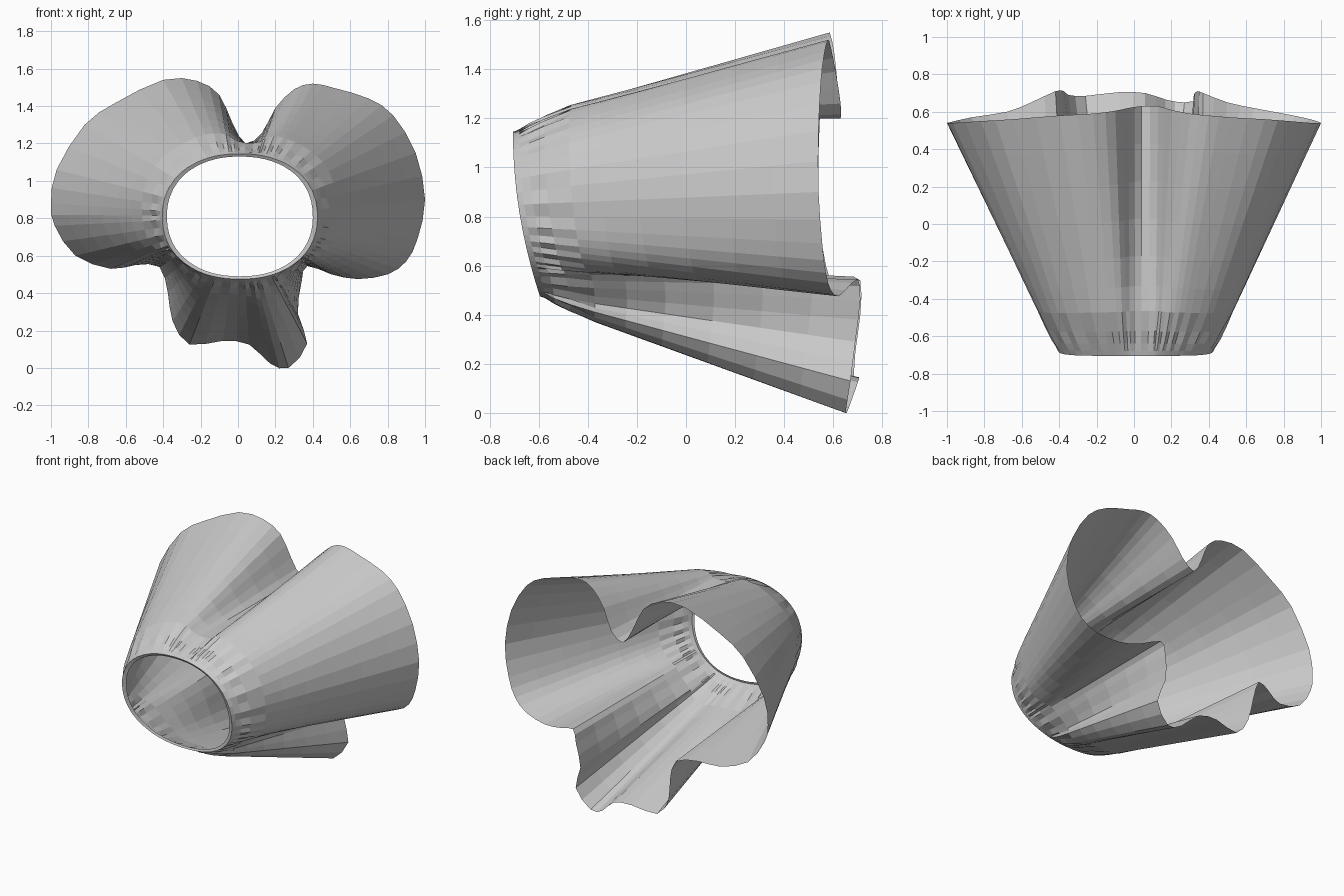
import bpy, bmesh, math
from mathutils import Vector

if "Cube" in bpy.data.objects:
    bpy.data.objects.remove(bpy.data.objects["Cube"])

# Hem outline (x, y, z), clockwise seen from the front, starting in the top fold
HEM = [Vector(p) for p in (
    (.04, .63, 1.20), (.13, .63, 1.26), (.20, .61, 1.39), (.30, .59, 1.49),
    (.40, .58, 1.52), (.52, .57, 1.495), (.70, .56, 1.44), (.83, .55, 1.35),
    (.95, .54, 1.15), (1.0, .54, .90), (.96, .555, .69), (.90, .57, .57),
    (.80, .59, .50), (.64, .62, .475), (.50, .65, .50), (.37, .70, .545),
    (.34, .71, .46), (.32, .69, .29), (.37, .67, .13), (.27, .65, .00),
    (.17, .665, .025), (.06, .70, .125), (-.08, .705, .145), (-.26, .685, .125),
    (-.35, .69, .25), (-.375, .71, .40), (-.42, .71, .54), (-.55, .65, .55),
    (-.68, .60, .53), (-.87, .57, .60), (-.98, .545, .76), (-1.0, .54, .88),
    (-.97, .54, 1.06), (-.82, .55, 1.30), (-.65, .56, 1.42), (-.40, .58, 1.54),
    (-.22, .59, 1.535), (-.10, .605, 1.46), (-.03, .62, 1.31))]
CX, CZ = .01, .81
ROWS = (0, .02, .05, .1, .18, .28, .4, .55, .7, .85, 1)


def spline(points, steps):
    """Closed Catmull-Rom curve through the points."""
    out, n = [], len(points)
    for i in range(n):
        a, b, c, d = (points[(i + k) % n] for k in (-1, 0, 1, 2))
        for s in range(steps):
            t = s / steps
            out.append(.5 * (2 * b + (c - a) * t + (2 * a - 5 * b + 4 * c - d) * t * t
                             + (3 * b - a - 3 * c + d) * t ** 3))
    return out


def waist(angle, inset=0):
    """Point on the squarish oval waist opening in the given direction."""
    c, s = math.cos(angle), math.sin(angle)
    a, b, e = .415 - inset, .335 - inset * .6, 2.2
    r = (abs(c / a) ** e + abs(s / b) ** e) ** (-1 / e)
    z = CZ + r * s
    return Vector((CX + r * c, -.705 + .11 * ((1.145 - z) / .67) ** 2, z))


# Skirt: strips running from the waist to the folded hem
bm = bmesh.new()
columns = []
for i, h in enumerate(spline(HEM, 2)):
    ang = math.atan2(h.z - CZ, h.x - CX)
    w = waist(ang)
    col = [waist(ang, .025) + Vector((0, .01, 0))]      # turned-in waist edge
    for t in ROWS:
        p = w.lerp(h, t)
        lift = .06 * min(t / .18, 1) * (1 - t) * abs(math.sin(ang))
        if h.z < CZ:
            lift *= .5
        if t in (.05, .1):                              # small gathers
            lift += .006 * (-1) ** i
        col.append(p + Vector((math.cos(ang), 0, math.sin(ang))) * lift)
    columns.append([bm.verts.new(p) for p in col])
for a, b in zip(columns, columns[1:] + columns[:1]):
    for j in range(len(ROWS)):
        bm.faces.new((a[j], a[j + 1], b[j + 1], b[j]))
bmesh.ops.recalc_face_normals(bm, faces=bm.faces)
if sum(f.normal.dot(f.calc_center_median() - Vector((CX, 0, CZ))) for f in bm.faces) < 0:
    bmesh.ops.reverse_faces(bm, faces=bm.faces)
mesh = bpy.data.meshes.new("flared_skirt")
bm.to_mesh(mesh)
bm.free()
skirt = bpy.data.objects.new("flared_skirt", mesh)
bpy.context.collection.objects.link(skirt)
